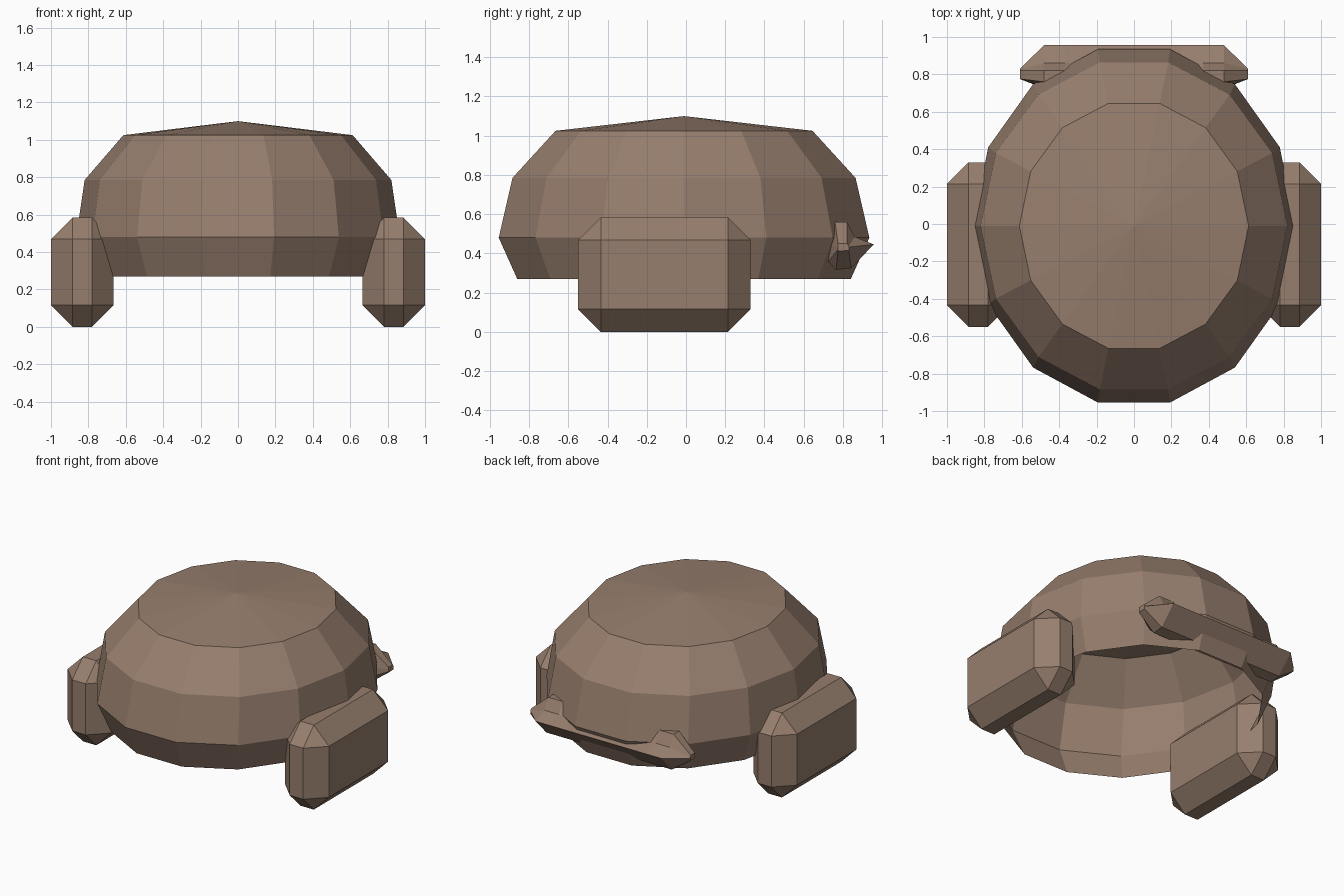
import bpy, bmesh
from math import cos, sin, tau

if "Cube" in bpy.data.objects:
    bpy.data.objects.remove(bpy.data.objects["Cube"])

# Single brown material
brown = bpy.data.materials.new("warm_brown")
brown.use_nodes = True
colour = (0.31, 0.21, 0.155, 1)
brown.diffuse_color = colour
bsdf = brown.node_tree.nodes["Principled BSDF"]
bsdf.inputs["Base Color"].default_value = colour
bsdf.inputs["Roughness"].default_value = 0.8


def finish(bm, name):
    mesh = bpy.data.meshes.new(name)
    bm.to_mesh(mesh)
    bm.free()
    mesh.materials.append(brown)
    obj = bpy.data.objects.new(name, mesh)
    bpy.context.collection.objects.link(obj)
    return obj


def bridge(bm, a, b):
    n = len(a)
    for i in range(n):
        j = (i + 1) % n
        bm.faces.new((a[i], a[j], b[j], b[i]))


# Dome shell: oval rings, open underneath
SIDES = 14
CENTRE_Y = -0.01
bm = bmesh.new()
rings = []
for rx, ry, z in [(0.78, 0.872, 0.27), (0.865, 0.969, 0.48),
                  (0.82, 0.897, 0.785), (0.613, 0.672, 1.025)]:
    rings.append([bm.verts.new((rx * cos(tau * i / SIDES),
                                CENTRE_Y + ry * sin(tau * i / SIDES), z))
                  for i in range(SIDES)])
for low, high in zip(rings, rings[1:]):
    bridge(bm, low, high)
apex = bm.verts.new((0, CENTRE_Y, 1.1))
for i in range(SIDES):
    bm.faces.new((rings[-1][i], rings[-1][(i + 1) % SIDES], apex))
finish(bm, "dome_shell")

# Ear covers: chamfered blocks on both sides
for side, name in ((1, "left_ear_cover"), (-1, "right_ear_cover")):
    bm = bmesh.new()
    bmesh.ops.create_cube(bm, size=1)
    for v in bm.verts:
        v.co.x = side * 0.8325 + v.co.x * 0.335
        v.co.y = -0.11 + v.co.y * 0.88
        v.co.z = 0.2925 + v.co.z * 0.585
    bmesh.ops.bevel(bm, geom=bm.edges[:], offset=0.116, segments=1,
                    affect='EDGES', offset_type='OFFSET')
    finish(bm, name)

# Rear guard: bar with raised ends, lofted across the width
end = [(0.76, 0.56), (0.82, 0.56), (0.86, 0.485), (0.957, 0.446),
       (0.842, 0.325), (0.765, 0.316), (0.725, 0.36), (0.73, 0.44)]
middle = [(y, min(z, 0.47)) for y, z in end]
tip = [(min(max(y, 0.775), 0.83), 0.43 + (z - 0.43) * 0.15) for y, z in end]
half = [(0.61, tip), (0.48, end), (0.37, end), (0.25, middle)]
stations = [(-x, s) for x, s in half] + half[::-1]
bm = bmesh.new()
loops = [[bm.verts.new((x, y, z)) for y, z in s] for x, s in stations]
for a, b in zip(loops, loops[1:]):
    bridge(bm, a, b)
bm.faces.new(loops[0])
bm.faces.new(loops[-1])
bmesh.ops.recalc_face_normals(bm, faces=bm.faces[:])
finish(bm, "rear_guard")
